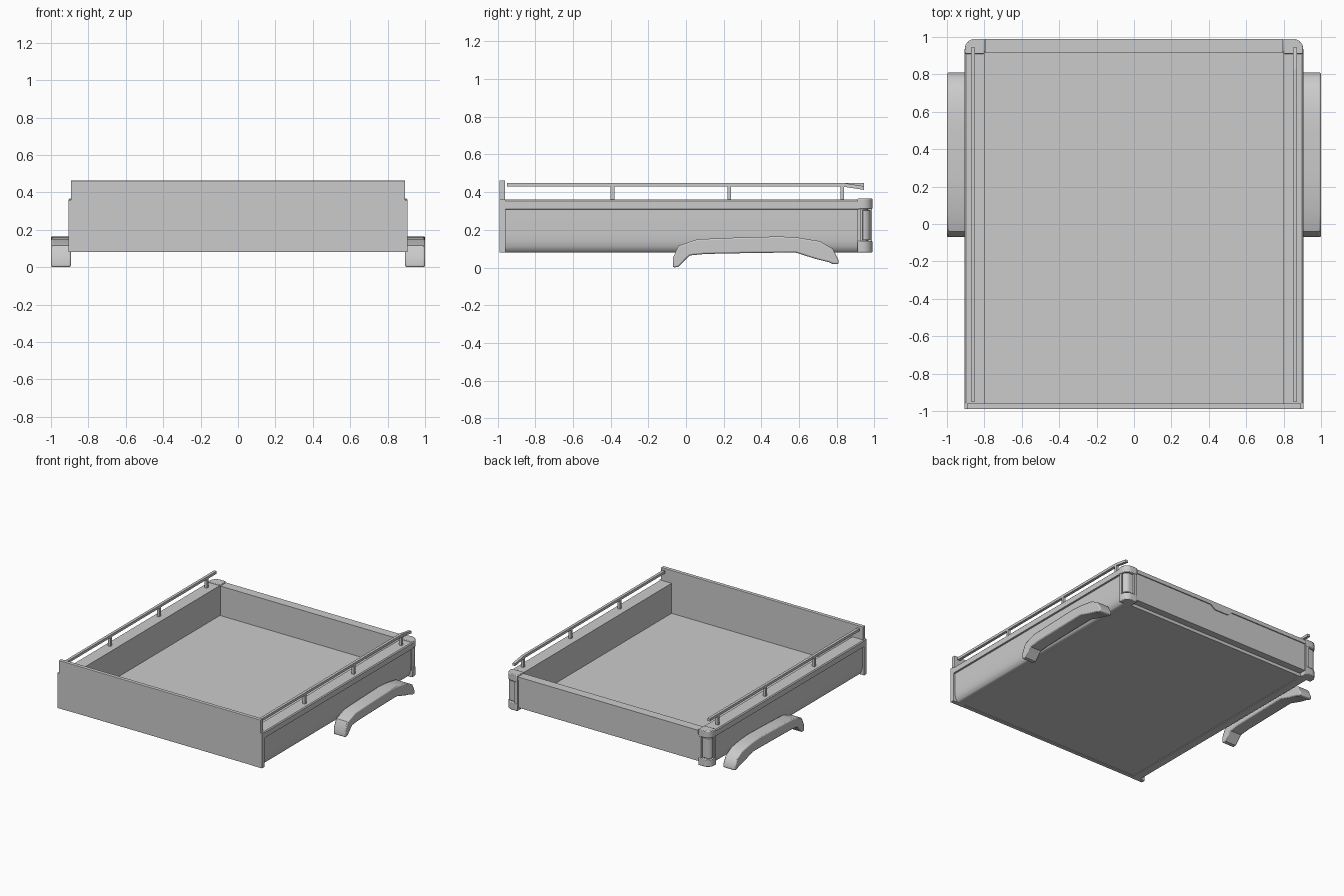
import bpy, bmesh, math

if "Cube" in bpy.data.objects:
    bpy.data.objects.remove(bpy.data.objects["Cube"])


def prism(name, pts, axis, lo, hi, bevel=0.0, smooth=False):
    """Extrude a 2D outline along an axis: x -> (y,z), y -> (x,z), z -> (x,y)."""
    place = {'x': lambda p, t: (t, p[0], p[1]),
             'y': lambda p, t: (p[0], t, p[1]),
             'z': lambda p, t: (p[0], p[1], t)}[axis]
    bm = bmesh.new()
    a = [bm.verts.new(place(p, lo)) for p in pts]
    b = [bm.verts.new(place(p, hi)) for p in pts]
    n = len(pts)
    bm.faces.new(a)
    bm.faces.new(b)
    for i in range(n):
        j = (i + 1) % n
        bm.faces.new((a[i], a[j], b[j], b[i]))
    bmesh.ops.recalc_face_normals(bm, faces=bm.faces[:])
    me = bpy.data.meshes.new(name)
    bm.to_mesh(me)
    bm.free()
    ob = bpy.data.objects.new(name, me)
    bpy.context.collection.objects.link(ob)
    if bevel:
        m = ob.modifiers.new("Bevel", 'BEVEL')
        m.width, m.segments, m.limit_method = bevel, 2, 'ANGLE'
        m.angle_limit = math.radians(50)
    if smooth:
        bpy.ops.object.select_all(action='DESELECT')
        bpy.context.view_layer.objects.active = ob
        ob.select_set(True)
        bpy.ops.object.shade_smooth_by_angle(angle=math.radians(35))
    return ob


def box(name, x, y, z, bevel=0.0):
    return prism(name, [(x[0], y[0]), (x[1], y[0]), (x[1], y[1]), (x[0], y[1])],
                 'z', z[0], z[1], bevel)


def corner(s, x0, x1, y0, y1, r):
    """Plan outline with its outer rear corner rounded."""
    arc = [(x1 - r + r * math.cos(t * math.pi / 16), y1 - r + r * math.sin(t * math.pi / 16))
           for t in range(9)]
    return [(s * x, y) for x, y in [(x0, y0), (x1, y0)] + arc + [(x0, y1)]]


# Bed floor, rear sill and front bulkhead
box("bed_floor", (-0.86, 0.86), (-0.97, 0.89), (0.085, 0.12))
box("rear_sill", (-0.82, 0.82), (0.88, 0.925), (0.08, 0.12))
box("front_bulkhead", (-0.893, 0.893), (-0.99, -0.96), (0.08, 0.463), 0.003)

# Tailgate with top lip and latch handle
box("tailgate", (-0.797, 0.797), (0.915, 0.98), (0.105, 0.35), 0.004)
lip = [(-0.797, 0.356), (-0.797, 0.325), (-0.10, 0.325), (-0.06, 0.295),
       (0.06, 0.295), (0.10, 0.325), (0.797, 0.325), (0.797, 0.356)]
prism("tailgate_lip_and_handle", lip, 'y', 0.915, 0.988)

# Side wall section (x, z): overhanging rail, recessed panel, tucked-in bottom
wall = [(0.80, 0.36), (0.898, 0.36), (0.905, 0.353), (0.905, 0.31), (0.892, 0.308),
        (0.892, 0.18), (0.89, 0.14), (0.884, 0.11), (0.87, 0.085), (0.86, 0.08), (0.80, 0.08)]

# Fender flare side outline (y, z)
fender = [(-0.07, 0.0), (-0.07, 0.05), (-0.04, 0.115), (0.06, 0.15), (0.25, 0.158),
          (0.50, 0.165), (0.60, 0.158), (0.71, 0.14), (0.78, 0.10), (0.81, 0.04),
          (0.81, 0.017), (0.78, 0.018), (0.76, 0.028), (0.69, 0.045), (0.58, 0.08),
          (0.30, 0.076), (0.10, 0.072), (0.02, 0.064), (0.0, 0.045), (-0.04, 0.003)]

for s, side in ((-1, "left"), (1, "right")):
    prism(side + "_bed_wall", [(s * x, z) for x, z in wall], 'y', -0.97, 0.915, smooth=True)
    box(side + "_front_post", (s * 0.80, s * 0.905), (-0.99, -0.958), (0.08, 0.36))
    prism(side + "_fender_flare", fender, 'x', s * 0.893, s * 1.0, 0.008, True)

    # Rear corner: caps above and below a wrapped tail lamp
    full = corner(s, 0.80, 0.905, 0.91, 0.99, 0.055)
    prism(side + "_corner_top", full, 'z', 0.31, 0.366, 0.005, True)
    prism(side + "_corner_bottom", full, 'z', 0.08, 0.14, 0.005, True)
    box(side + "_corner_jamb", (s * 0.80, s * 0.9), (0.91, 0.93), (0.13, 0.32))
    box(side + "_corner_inner_strip", (s * 0.80, s * 0.825), (0.91, 0.988), (0.13, 0.32))
    prism(side + "_tail_lamp", corner(s, 0.83, 0.898, 0.937, 0.979, 0.036),
          'z', 0.145, 0.305, 0.003, True)
    prism(side + "_lamp_recess", corner(s, 0.81, 0.885, 0.92, 0.965, 0.03), 'z', 0.13, 0.32)

    # Bed rail on three posts; the right rail end droops
    d = 0.018 if s > 0 else 0.0
    rail = [(-0.95, 0.43), (0.83, 0.43), (0.945, 0.43 - d),
            (0.945, 0.45 - d), (0.83, 0.45), (-0.95, 0.45)]
    prism(side + "_bed_rail", rail, 'x', s * 0.85, s * 0.872)
    for i, y in enumerate((-0.39, 0.23, 0.83)):
        box(f"{side}_rail_post_{i + 1}", (s * 0.85, s * 0.872), (y - 0.01, y + 0.01), (0.355, 0.435))
